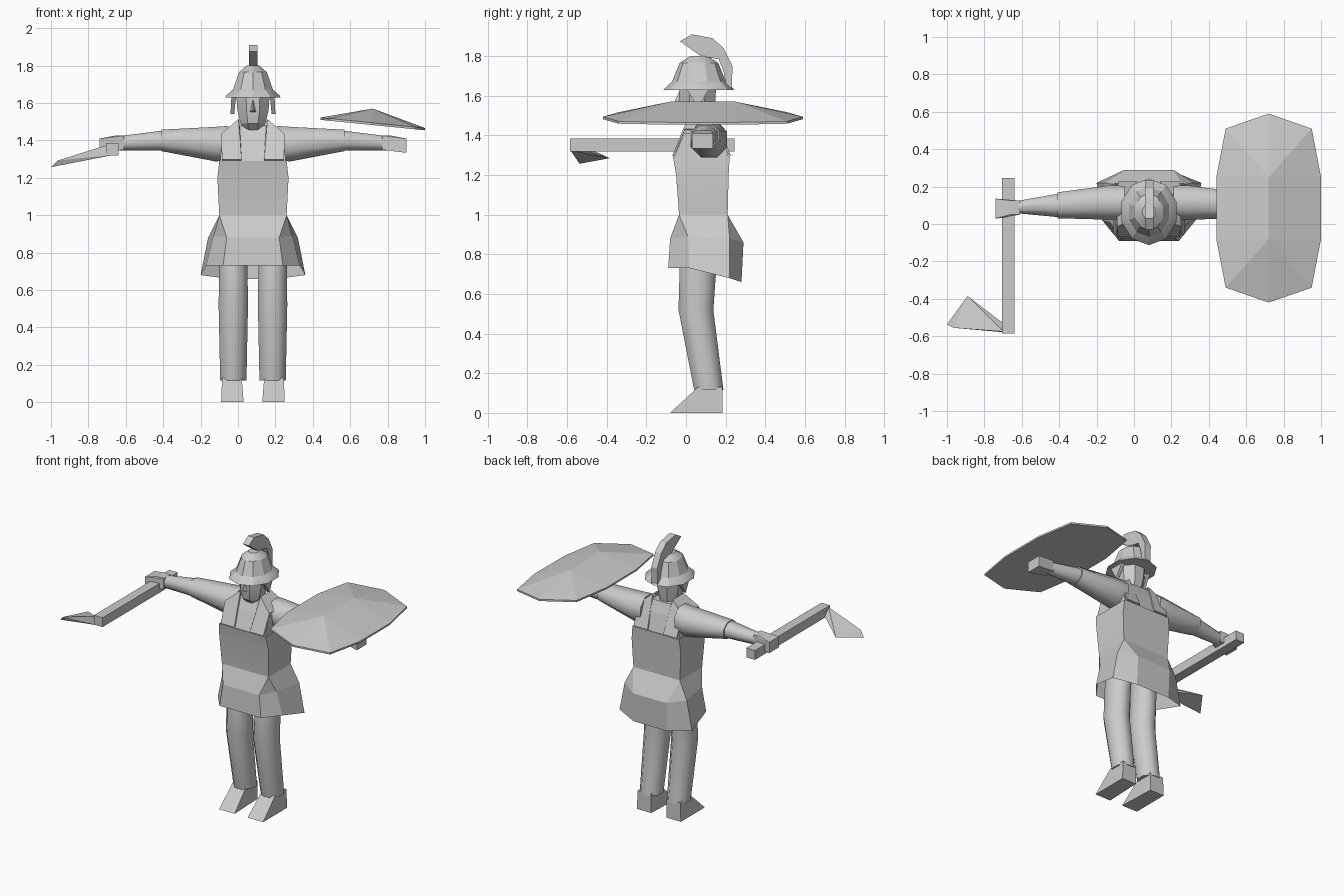
import bpy, bmesh, math

if "Cube" in bpy.data.objects:
    bpy.data.objects.remove(bpy.data.objects["Cube"])

CX = 0.08  # body centre line
mat = bpy.data.materials.new("plain_grey")
mat.diffuse_color = (0.6, 0.6, 0.6, 1)
mat.use_nodes = True
mat.node_tree.nodes["Principled BSDF"].inputs["Base Color"].default_value = mat.diffuse_color


def finish(name, bm, x=CX, mirror=False, smooth=0):
    if name != "skirt":
        bmesh.ops.recalc_face_normals(bm, faces=bm.faces)
    me = bpy.data.meshes.new(name)
    bm.to_mesh(me)
    bm.free()
    me.materials.append(mat)
    ob = bpy.data.objects.new(name, me)
    bpy.context.collection.objects.link(ob)
    ob.location.x = x
    if mirror:
        ob.modifiers.new("mirror", 'MIRROR')
    if smooth:
        bpy.ops.object.select_all(action='DESELECT')
        ob.select_set(True)
        bpy.context.view_layer.objects.active = ob
        bpy.ops.object.shade_smooth_by_angle(angle=math.radians(smooth))
    return ob


def loft(name, rings, caps=True, **kw):
    """Skin a series of rings with equal point counts."""
    bm = bmesh.new()
    rows = [[bm.verts.new(p) for p in r] for r in rings]
    n = len(rows[0])
    for a, b in zip(rows, rows[1:]):
        for i in range(n):
            j = (i + 1) % n
            bm.faces.new((a[i], a[j], b[j], b[i]))
    if caps:
        bm.faces.new(rows[0][::-1])
        bm.faces.new(rows[-1])
    bmesh.ops.remove_doubles(bm, verts=bm.verts, dist=0.0005)
    return finish(name, bm, **kw)


def hull(name, pts, **kw):
    bm = bmesh.new()
    for p in pts:
        bm.verts.new(p)
    r = bmesh.ops.convex_hull(bm, input=bm.verts)
    bmesh.ops.dissolve_limit(bm, angle_limit=0.02, verts=bm.verts, edges=bm.edges)
    return finish(name, bm, **kw)


def sym(half):
    """Close a left half outline into a full ring."""
    return half + [(-x, y, z) for x, y, z in reversed(half)]


def box(x0, x1, y0, y1, z0, z1):
    return [(x, y, z) for x in (x0, x1) for y in (y0, y1) for z in (z0, z1)]


def oval_x(x, y, z, ry, rz, n=8):
    return [(x, y + ry * math.cos(t), z + rz * math.sin(t))
            for t in [math.tau * (i + .5) / n for i in range(n)]]


def oval_z(x, y, z, rx, ry, n=8):
    return [(x + rx * math.cos(t), y + ry * math.sin(t), z)
            for t in [math.tau * (i + .5) / n for i in range(n)]]


# torso and sloping shoulders
loft("torso", [sym([(-w, f, z), (-w, b, z)]) for w, f, b, z in (
    (.18, -.035, .21, 1.0), (.19, -.05, .215, 1.2), (.18, -.065, .22, 1.29))], smooth=30)
loft("shoulders", [sym([(-w, f, z), (-w, b, z)]) for w, f, b, z in (
    (.175, -.06, .215, 1.29), (.165, -.01, .18, 1.41), (.08, .025, .15, 1.48))])

# armour straps over the shoulders
bm = bmesh.new()
rows = [[bm.verts.new((-xo, y, z)), bm.verts.new((-xi, y2, z2))]
        for xo, xi, y, z, y2, z2 in (
            (.165, .06, -.065, 1.295, -.065, 1.295), (.17, .075, -.01, 1.43, .025, 1.51),
            (.17, .075, .17, 1.43, .14, 1.51), (.165, .06, .222, 1.295, .222, 1.295))]
for a, b in zip(rows, rows[1:]):
    bm.faces.new((a[0], a[1], b[1], b[0]))
strap = finish("shoulder_strap", bm, mirror=True)
sol = strap.modifiers.new("thickness", 'SOLIDIFY')
sol.thickness = 0.01
sol.offset = 0

# flared open skirt
loft("skirt", [
    sym([(-.16, -.09, .73), (-.25, .02, .73), (-.28, .22, .68), (-.13, .28, .66)]),
    sym([(-.14, -.08, .88), (-.21, .01, .89), (-.24, .22, .88), (-.13, .29, .86)]),
    sym([(-.18, -.035, 1.), (-.18, -.035, 1.), (-.18, .21, 1.), (-.18, .21, 1.)])],
    caps=False)

# sleeves, forearms and hands
loft("sleeve", [oval_x(-.13, .115, 1.385, .095, .1), oval_x(-.20, .115, 1.38, .1, .1),
                oval_x(-.49, .10, 1.4, .075, .062)], mirror=True, smooth=50)
loft("forearm", [oval_x(-.47, .10, 1.4, .07, .058),
                 oval_x(-.71, .09, 1.385, .035, .042)], mirror=True, smooth=50)
hull("hand", box(-.74, -.69, .05, .125, 1.35, 1.425)
     + box(-.82, -.81, .03, .135, 1.335, 1.41), mirror=True)

# trousers
loft("trouser_leg", [oval_z(-.105, y, z, rx, ry) for y, z, rx, ry in (
    (.07, .84, .08, .1), (.06, .72, .082, .1), (.05, .52, .085, .095),
    (.115, .115, .076, .08))], mirror=True, smooth=50)

# wedge feet with a ridge from ankle to toe
hull("foot", [(-.17, -.08, 0), (-.05, -.08, 0), (-.17, .185, 0), (-.06, .185, 0),
              (-.12, .03, .09), (-.165, .06, .13), (-.06, .06, .13),
              (-.165, .185, .13), (-.06, .185, .13)], mirror=True)

# head with chin and cheek guards
loft("head", [oval_z(0, y, z, rx, ry) for y, z, rx, ry in (
    (.075, 1.45, .06, .06), (.055, 1.49, .072, .085), (.055, 1.56, .09, .1),
    (.06, 1.66, .098, .1))], smooth=20)
hull("nose", [(-.02, -.03, 1.55), (.02, -.03, 1.55), (0, -.06, 1.565), (0, -.03, 1.63)])
hull("cheek_guard", [(-.115, .0, 1.64), (-.115, .12, 1.64), (-.12, .06, 1.54),
                     (-.09, .0, 1.64), (-.09, .12, 1.64), (-.1, .06, 1.54)], mirror=True)

# brimmed helmet
loft("helmet", [oval_z(0, .065, z, rx, ry, 10) for z, rx, ry in (
    (1.63, .155, .178), (1.64, .15, .17), (1.672, .112, .135),
    (1.765, .078, .098), (1.8, .035, .045))], smooth=25)

# curved plume, cut from a side profile
profile = [(-.03, 1.875), (.03, 1.91), (.135, 1.89), (.19, 1.84), (.235, 1.75),
           (.23, 1.63), (.205, 1.63), (.19, 1.72), (.165, 1.785), (.075, 1.80)]
loft("plume", [[(x, y, z) for y, z in profile] for x in (-.022, .024)])

# domed shield with a flat underside
outline = [(.44, .25), (.49, .51), (.72, .59), (.95, .51), (1., .25),
           (1., -.08), (.95, -.34), (.72, -.42), (.49, -.34), (.44, -.08)]


def plane(x):
    return 1.51 - .1 * (x - .44)


hull("shield", [(x, y, plane(x) + d) for x, y in outline for d in (0, .012)]
     + [(.72, .25, 1.57), (.72, -.08, 1.57)], x=0)

# axe shaft and swept blade
hull("axe_shaft", box(-.705, -.638, -.585, .245, 1.32, 1.385), x=0)
hull("axe_blade", [(-.65, -.583, 1.325), (-.70, -.575, 1.375), (-.70, -.53, 1.33),
                   (-1., -.537, 1.257), (-.965, -.555, 1.292), (-.89, -.385, 1.285)], x=0)
